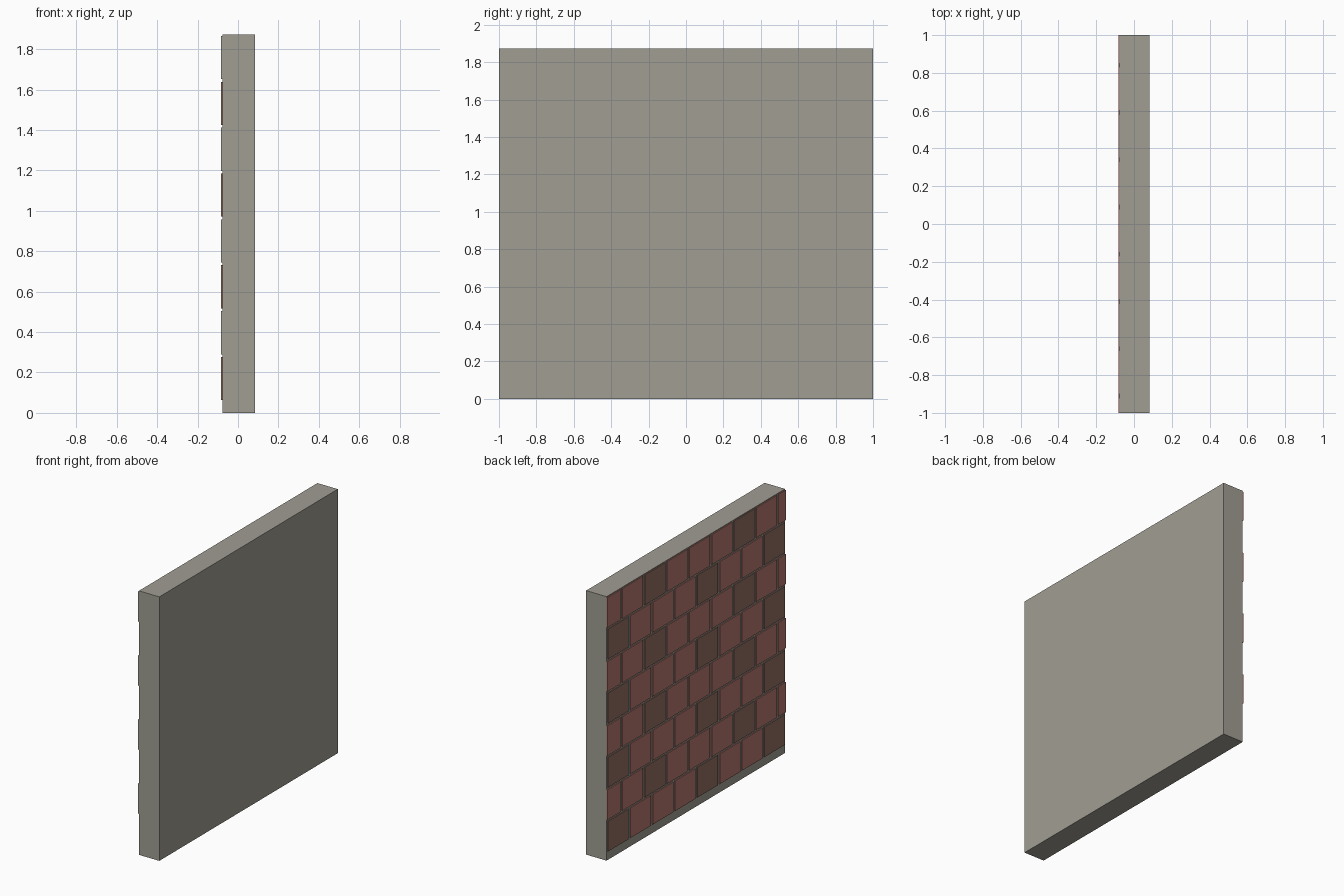
import bpy, bmesh

if "Cube" in bpy.data.objects:
    bpy.data.objects.remove(bpy.data.objects["Cube"])

W, H = 2.0, 1.872            # wall width (y) and height (z)
X_FRONT, X_FACE, X_BACK = -0.083, -0.077, 0.083
PITCH_Y, PITCH_Z, GAP = 0.25, 0.227, 0.02
Z0, BRICK_H = 0.063, 0.214


def material(name, color):
    m = bpy.data.materials.new(name)
    m.diffuse_color = (*color, 1)
    m.use_nodes = True
    m.node_tree.nodes["Principled BSDF"].inputs["Base Color"].default_value = m.diffuse_color
    return m


def boxes(name, mat, spans):
    """One object from a list of (min corner, max corner) boxes."""
    bm = bmesh.new()
    for lo, hi in spans:
        verts = bmesh.ops.create_cube(bm, size=1)["verts"]
        for v in verts:
            v.co = [l + (c + 0.5) * (h - l) for l, h, c in zip(lo, hi, v.co)]
    me = bpy.data.meshes.new(name)
    bm.to_mesh(me)
    bm.free()
    me.materials.append(mat)
    ob = bpy.data.objects.new(name, me)
    bpy.context.collection.objects.link(ob)


mortar = material("mortar", (0.35, 0.34, 0.29))
red = material("red_brick", (0.47, 0.19, 0.16))
dark = material("dark_brick", (0.30, 0.16, 0.125))

# Mortar slab
boxes("wall_slab", mortar, [((X_FACE, -W / 2, 0), (X_BACK, W / 2, H))])

# Running-bond bricks on the -x face, laid from +y to -y
red_spans, dark_spans, end_spans = [], [], []
for row in range(8):
    z = Z0 + row * PITCH_Z
    odd = row % 2
    dark_ids = (2, 6) if odd else (0, 4, 7)
    start = 1.09 if odd else 1.0
    for i in range(9 if odd else 8):
        top = start - i * PITCH_Y
        y1 = min(top - GAP / 2, 1.0)
        y0 = max(top - PITCH_Y + GAP / 2, -1.0)
        if odd and i == 8:
            # cut end of the course shows the wall colour
            end_spans.append(((X_FRONT, -1, z), (X_FACE, -0.998, z + BRICK_H)))
            y0 = -0.998
        spans = dark_spans if i in dark_ids else red_spans
        spans.append(((X_FRONT, y0, z), (X_FACE, y1, z + BRICK_H)))

boxes("red_bricks", red, red_spans)
boxes("dark_bricks", dark, dark_spans)
boxes("cut_course_ends", mortar, end_spans)
